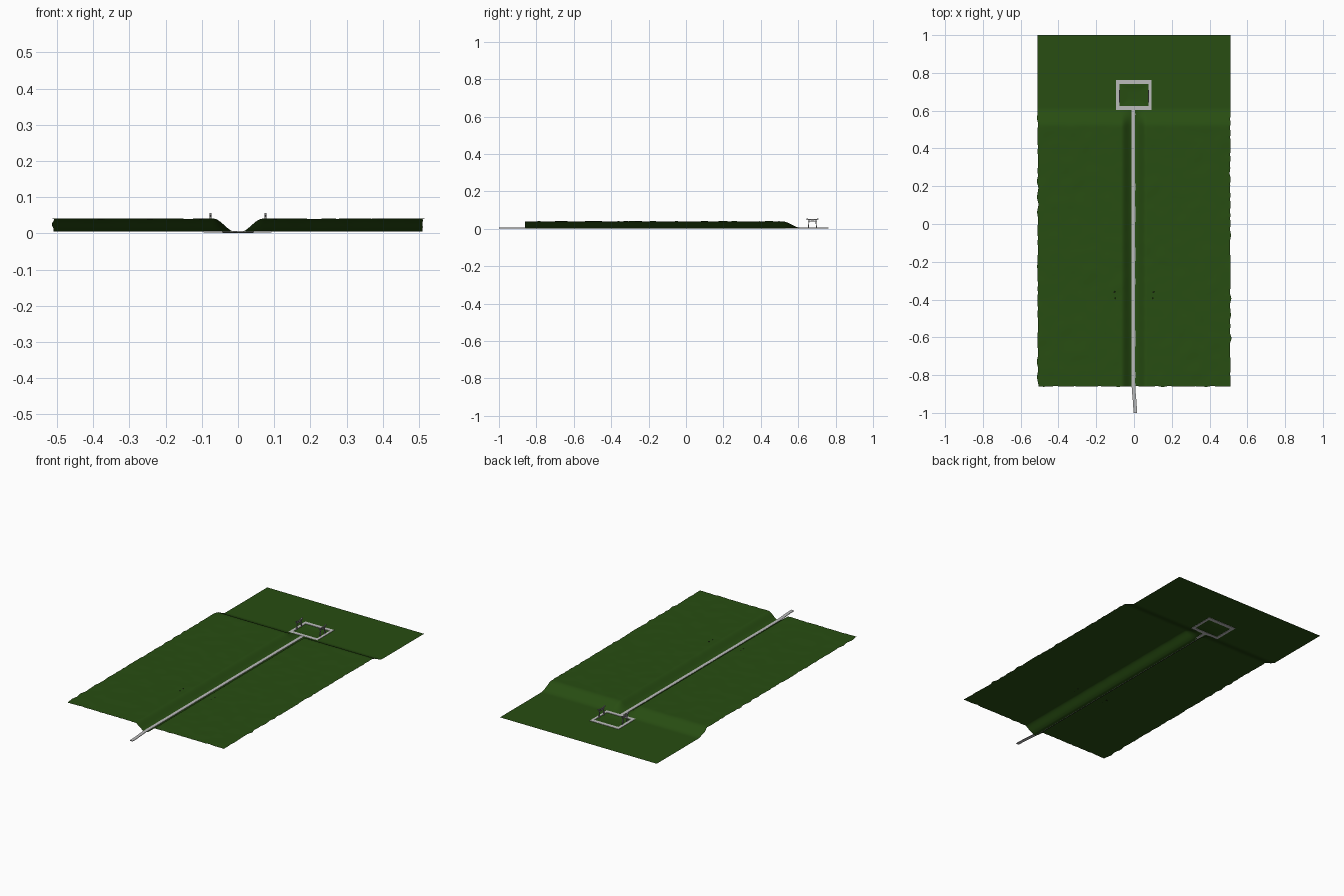
import bpy, bmesh, math
from mathutils import Vector, noise

if "Cube" in bpy.data.objects:
    bpy.data.objects.remove(bpy.data.objects["Cube"])

def material(name, rgb):
    m = bpy.data.materials.new(name)
    m.diffuse_color = (*rgb, 1)
    m.use_nodes = True
    m.node_tree.nodes["Principled BSDF"].inputs["Base Color"].default_value = m.diffuse_color
    return m

GRASS = material("grass green", (0.021, 0.075, 0.006))
STONE = material("pale stone", (0.50, 0.50, 0.50))
GATE = material("gate grey", (0.28, 0.28, 0.28))
DARK = material("dark hollow", (0.008, 0.016, 0.004))

def finish(name, bm, mat, smooth=False):
    bmesh.ops.recalc_face_normals(bm, faces=bm.faces)
    me = bpy.data.meshes.new(name)
    bm.to_mesh(me)
    bm.free()
    me.materials.append(mat)
    for p in me.polygons:
        p.use_smooth = smooth
    ob = bpy.data.objects.new(name, me)
    bpy.context.collection.objects.link(ob)
    return ob

def step(a, b, t):
    t = min(max((t - a) / (b - a), 0), 1)
    return t * t * (3 - 2 * t)

def wobble(x, y, s):
    return noise.noise(Vector((x * s, y * s, 3.1)))

GROUND = 0.005

def height(x, y):
    # raised banks, cut by the path valley and ending in a back slope
    bank = step(0.008, 0.068, abs(x)) * (1 - step(0.515, 0.615, y))
    z = GROUND + bank * (0.035 + 0.0012 * wobble(x, y, 14))
    z -= 0.003 * (1 - step(0.0, 0.02, abs(x))) * (1 - step(0.5, 0.6, y))
    # shallow basin inside the stone border
    dx, dy = abs(x) / 0.085, abs(y - 0.682) / 0.066
    return z - 0.004 * (1 - step(0.3, 1.0, max(dx, dy)))

# Terrain: a single open sheet, finer near the valley
bm = bmesh.new()
NX, NY = 140, 240
rows = []
for j in range(NY + 1):
    y0 = -0.86 + 1.86 * j / NY
    row = []
    for i in range(NX + 1):
        u = 2 * i / NX - 1
        x = 0.51 * (0.35 * u + 0.65 * u ** 3)
        y = y0 + (0.006 * wobble(x, 0, 30) if j == 0 else 0)
        z = height(x, y)
        if abs(u) == 1 and y0 < 0.58:   # ragged side edges
            x += 0.008 * wobble(u, y, 24)
        row.append(bm.verts.new((x, y, z)))
    rows.append(row)
for a, b in zip(rows, rows[1:]):
    for i in range(NX):
        bm.faces.new((a[i], a[i + 1], b[i + 1], b[i]))
finish("terrain", bm, GRASS, True)

# Path: thin paved strip that bends slightly at the front end
bm = bmesh.new()
prev = None
N = 60
for k in range(N + 1):
    y = -1 + 1.61 * k / N
    cx = -0.003 + 0.009 * (1 - step(-1.0, -0.84, y)) + 0.001 * wobble(0, y, 9)
    w = 0.0095
    z = 0.0062
    ring = [bm.verts.new(c) for c in ((cx - w, y, z - 0.003), (cx + w, y, z - 0.003),
                                      (cx + w, y, z), (cx - w, y, z))]
    if prev:
        for s in range(4):
            bm.faces.new((prev[s], prev[(s + 1) % 4], ring[(s + 1) % 4], ring[s]))
    else:
        bm.faces.new(ring)
    prev = ring
bm.faces.new(prev)
finish("path", bm, STONE)

# Stone border around the basin
bm = bmesh.new()
outer = [(-0.095, 0.603), (0.093, 0.603), (0.093, 0.762), (-0.095, 0.762)]
inner = [(-0.078, 0.624), (0.078, 0.624), (0.078, 0.740), (-0.078, 0.740)]
loops = [[bm.verts.new((x, y, z)) for x, y in pts]
         for pts, z in ((outer, 0.003), (outer, 0.0068), (inner, 0.0068), (inner, 0.003))]
for n in range(4):
    a, b = loops[n], loops[(n + 1) % 4]
    for s in range(4):
        t = (s + 1) % 4
        bm.faces.new((a[s], a[t], b[t], b[s]))
finish("basin_border", bm, STONE)

def beam(bm, p, q, w):
    # square bar between two points
    p, q = Vector(p), Vector(q)
    d = q - p
    r = bmesh.ops.create_cube(bm, size=1)["verts"]
    rot = Vector((0, 0, 1)).rotation_difference(d.normalized())
    for v in r:
        v.co = (p + q) / 2 + rot @ Vector((v.co.x * w, v.co.y * w, v.co.z * d.length))

# Gates on both sides of the basin: leaning posts, tie bar, upswept lintel
for side, name in ((-1, "left_gate"), (1, "right_gate")):
    bm = bmesh.new()
    x, yc = 0.076 * side, 0.676
    for s in (-1, 1):
        beam(bm, (x, yc + s * 0.022, 0.004), (x, yc + s * 0.018, 0.048), 0.0045)
        beam(bm, (x, yc, 0.0485), (x, yc + s * 0.020, 0.0495), 0.006)
        beam(bm, (x, yc + s * 0.018, 0.0495), (x, yc + s * 0.033, 0.0535), 0.006)
    beam(bm, (x, yc - 0.024, 0.040), (x, yc + 0.024, 0.040), 0.0035)
    finish(name, bm, GATE)

# Small dark hollows on the banks
for side, name in ((-1, "left_hollows"), (1, "right_hollows")):
    bm = bmesh.new()
    for px, py, r in ((0.103, -0.361, 0.006), (0.101, -0.393, 0.004)):
        vs = bmesh.ops.create_icosphere(bm, subdivisions=1, radius=r)["verts"]
        for v in vs:
            v.co = Vector((side * px + v.co.x, py + v.co.y,
                           height(px, py) + v.co.z * 0.3))
    finish(name, bm, DARK)
